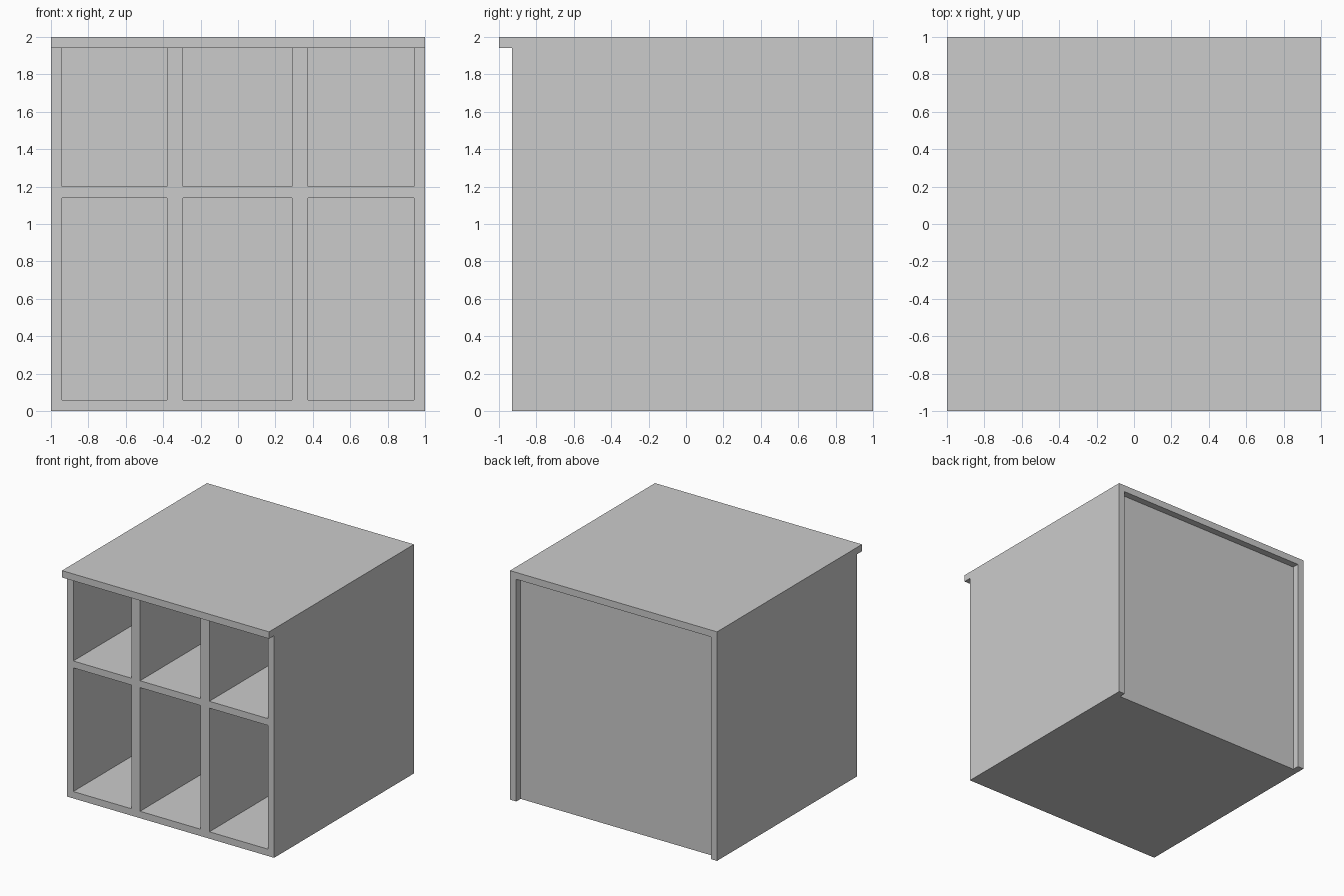
import bpy, bmesh

if "Cube" in bpy.data.objects:
    bpy.data.objects.remove(bpy.data.objects["Cube"])


def board(name, x, y, z):
    """Rectangular board spanning the given (min, max) ranges."""
    bm = bmesh.new()
    bmesh.ops.create_cube(bm, size=1)
    spans = (x, y, z)
    bmesh.ops.scale(bm, verts=bm.verts, vec=[b - a for a, b in spans])
    bmesh.ops.translate(bm, verts=bm.verts, vec=[(a + b) / 2 for a, b in spans])
    mesh = bpy.data.meshes.new(name)
    bm.to_mesh(mesh)
    bm.free()
    obj = bpy.data.objects.new(name, mesh)
    bpy.context.collection.objects.link(obj)
    return obj


T = 0.06                     # board thickness
FRONT, BACK = -0.93, 1.0     # carcass depth
PANEL = BACK - T             # outer face of the recessed back panel
INNER = PANEL - T            # inner face of the back panel
TOP = 2.0 - T                # underside of the top board
EDGE = 1.0 - T               # inner face of the sides

# Top board overhanging the front
board("top_board", (-1, 1), (-1, 1), (TOP, 2))

# Outer sides
board("left_side", (-1, -EDGE), (FRONT, BACK), (0, TOP))
board("right_side", (EDGE, 1), (FRONT, BACK), (0, TOP))

# Base and recessed back
board("bottom_board", (-EDGE, EDGE), (FRONT, PANEL), (0, T))
board("back_panel", (-EDGE, EDGE), (INNER, PANEL), (T, TOP))

# Upright dividers
dividers = [(-0.38, -0.295), (0.29, 0.375)]
for name, x in zip(("left_divider", "right_divider"), dividers):
    board(name, x, (FRONT, INNER), (T, TOP))

# Shelf boards between the uprights
bays = [(-EDGE, dividers[0][0]), (dividers[0][1], dividers[1][0]), (dividers[1][1], EDGE)]
for name, x in zip(("left_shelf", "middle_shelf", "right_shelf"), bays):
    board(name, x, (FRONT, INNER), (1.14, 1.2))
